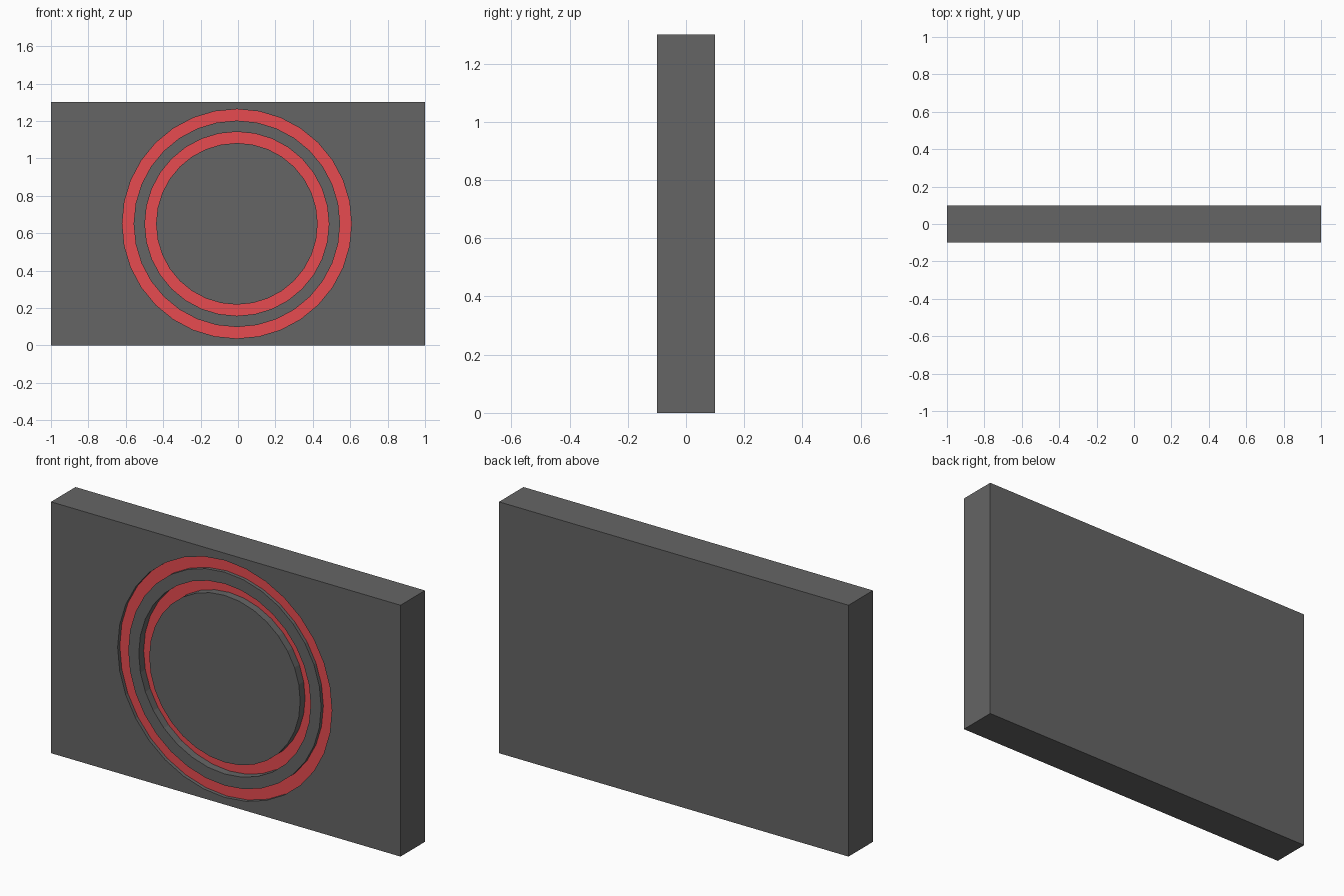
import bpy, bmesh
from math import sin, cos, tau

if "Cube" in bpy.data.objects:
    bpy.data.objects.remove(bpy.data.objects["Cube"])

SEG, CX, CZ = 32, -0.006, 0.65
FRONT = -0.1

mesh = bpy.data.meshes.new("panel")
obj = bpy.data.objects.new("panel", mesh)
bpy.context.collection.objects.link(obj)

# Materials: dark panel body and red groove floors
for name, col in (("panel_grey", (0.13, 0.13, 0.13, 1)), ("ring_red", (0.8, 0.07, 0.08, 1))):
    m = bpy.data.materials.new(name)
    m.diffuse_color = col
    m.use_nodes = True
    m.node_tree.nodes["Principled BSDF"].inputs["Base Color"].default_value = m.diffuse_color
    mesh.materials.append(m)

bm = bmesh.new()


def circle(r, depth):
    return [bm.verts.new((CX + r * cos(tau * i / SEG), FRONT + depth, CZ + r * sin(tau * i / SEG)))
            for i in range(SEG)]


# Slab without its front face
fr = [bm.verts.new((x, FRONT, z)) for x, z in ((-1, 0), (1, 0), (1, 1.3), (-1, 1.3))]
bk = [bm.verts.new((v.co.x, 0.1, v.co.z)) for v in fr]
bm.faces.new(bk)
for i in range(4):
    j = (i + 1) % 4
    bm.faces.new((fr[i], fr[j], bk[j], bk[i]))

# Two sunken circular grooves, outer to inner (radius, depth)
D1, D2 = 0.018, 0.04
profile = [(0.613, 0), (0.613, D1), (0.552, D1), (0.552, 0),
           (0.492, 0), (0.492, D2), (0.432, D2), (0.432, 0)]
loops = [circle(r, d) for r, d in profile]
for k, (a, b) in enumerate(zip(loops, loops[1:])):
    for i in range(SEG):
        j = (i + 1) % SEG
        f = bm.faces.new((a[i], a[j], b[j], b[i]))
        f.material_index = 1 if k in (1, 5) else 0
bm.faces.new(loops[-1])

# Front face around the grooves
edges = [bm.edges.get((l[i], l[(i + 1) % len(l)])) for l in (fr, loops[0]) for i in range(len(l))]
bmesh.ops.triangle_fill(bm, use_beauty=True, use_dissolve=False, edges=edges, normal=(0, -1, 0))

bmesh.ops.recalc_face_normals(bm, faces=bm.faces[:])
bm.to_mesh(mesh)
bm.free()
